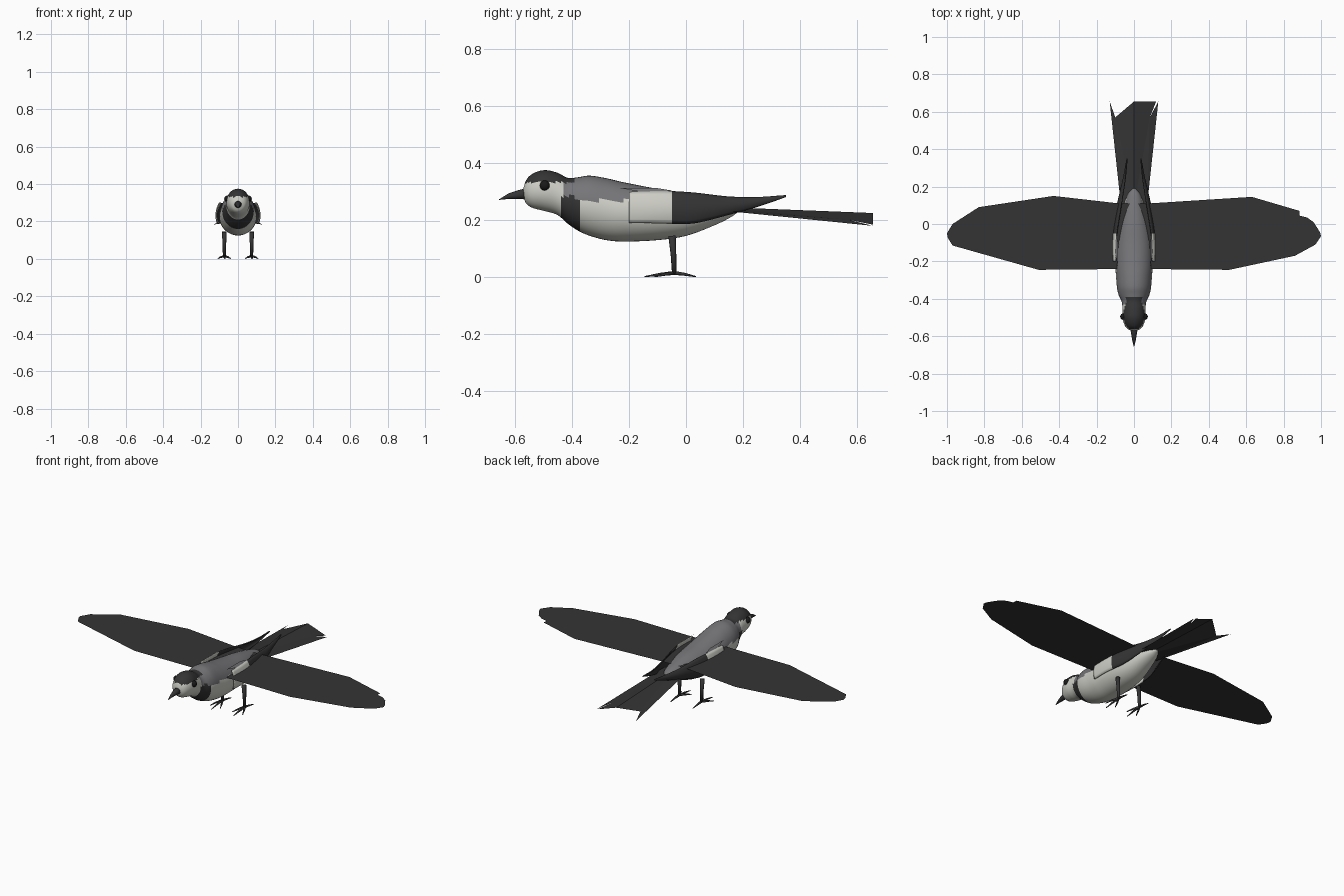
import bpy, bmesh, math
from mathutils import Vector

if "Cube" in bpy.data.objects:
    bpy.data.objects.remove(bpy.data.objects["Cube"])


def mat(name, rgb):
    m = bpy.data.materials.new(name)
    m.diffuse_color = (*rgb, 1)
    m.use_nodes = True
    m.node_tree.nodes["Principled BSDF"].inputs["Base Color"].default_value = m.diffuse_color
    return m


DARK = mat("charcoal", (0.034, 0.034, 0.034))
GREY = mat("slate grey", (0.18, 0.178, 0.19))
WHITE = mat("off white", (0.62, 0.62, 0.57))
BLACK = mat("eye black", (0.01, 0.01, 0.01))


def make(name, verts, faces, mats, rule=None, smooth=True):
    me = bpy.data.meshes.new(name)
    me.from_pydata([tuple(v) for v in verts], [], faces)
    for m in mats:
        me.materials.append(m)
    bm = bmesh.new()
    bm.from_mesh(me)
    bmesh.ops.recalc_face_normals(bm, faces=bm.faces)
    for f in bm.faces:
        f.smooth = smooth
        if rule:
            f.material_index = rule(f.calc_center_median())
    bm.to_mesh(me)
    bm.free()
    ob = bpy.data.objects.new(name, me)
    bpy.context.collection.objects.link(ob)
    return ob


def spline(table, y):
    """Smooth interpolation of (y, a, b, ...) rows."""
    n = len(table)
    i = max(k for k in range(n - 1) if table[k][0] <= y + 1e-9)
    p, q = table[i], table[i + 1]
    o, r = table[max(i - 1, 0)], table[min(i + 2, n - 1)]
    h = q[0] - p[0]
    t = (y - p[0]) / h
    out = []
    for c in range(1, len(p)):
        m0 = (q[c] - o[c]) / (q[0] - o[0]) * h
        m1 = (r[c] - p[c]) / (r[0] - p[0]) * h
        out.append((2*t**3 - 3*t*t + 1) * p[c] + (t**3 - 2*t*t + t) * m0
                   + (3*t*t - 2*t**3) * q[c] + (t**3 - t*t) * m1)
    return out


def tube(name, points, radii, m, sides=10):
    """Tapered tube along a path."""
    verts, faces = [], []
    pts = [Vector(p) for p in points]
    for i, p in enumerate(pts):
        d = (pts[min(i + 1, len(pts) - 1)] - pts[max(i - 1, 0)]).normalized()
        u = d.orthogonal().normalized()
        v = d.cross(u)
        for k in range(sides):
            a = 2 * math.pi * k / sides
            verts.append(p + (u * math.cos(a) + v * math.sin(a)) * radii[i])
    for i in range(len(pts) - 1):
        for k in range(sides):
            l = (k + 1) % sides
            faces.append((i*sides + k, i*sides + l, (i+1)*sides + l, (i+1)*sides + k))
    faces.append(tuple(range(sides)))
    faces.append(tuple(range(len(verts) - sides, len(verts))))
    return make(name, verts, faces, [m])


# Body and head: rows of y, top z, bottom z, half width
PROFILE = [
    (-0.572, 0.305, 0.290, 0.008), (-0.565, 0.332, 0.265, 0.030),
    (-0.545, 0.358, 0.246, 0.048), (-0.50, 0.375, 0.233, 0.062),
    (-0.45, 0.366, 0.218, 0.062), (-0.415, 0.348, 0.188, 0.066),
    (-0.38, 0.350, 0.164, 0.082), (-0.34, 0.356, 0.146, 0.091),
    (-0.28, 0.347, 0.130, 0.096), (-0.22, 0.333, 0.125, 0.100),
    (-0.10, 0.310, 0.130, 0.097), (0.0, 0.296, 0.145, 0.082),
    (0.10, 0.276, 0.182, 0.055), (0.16, 0.260, 0.212, 0.033),
    (0.19, 0.245, 0.235, 0.008)]
SEG, RINGS = 40, 80
verts, faces = [], []
for i in range(RINGS + 1):
    y = -0.572 + 0.762 * i / RINGS
    top, bot, w = spline(PROFILE, y)
    for k in range(SEG):
        a = 2 * math.pi * k / SEG
        verts.append((w * math.cos(a), y, (top + bot) / 2 + (top - bot) / 2 * math.sin(a)))
for i in range(RINGS):
    for k in range(SEG):
        l = (k + 1) % SEG
        faces.append((i*SEG + k, i*SEG + l, (i+1)*SEG + l, (i+1)*SEG + k))
faces += [tuple(range(SEG)), tuple(range(RINGS * SEG, (RINGS + 1) * SEG))]


def plumage(c):
    if c.y < -0.395 and c.z > 0.332:
        return 0                                   # cap
    if -0.44 < c.y < -0.37 and c.z < 0.285 - 0.6 * max(0, c.y + 0.40):
        return 0                                   # collar
    if c.y > -0.425 and c.z > 0.268 - 0.12 * max(0, c.y + 0.05):
        return 1                                   # back
    return 2                                       # face and belly


make("body", verts, faces, [DARK, GREY, WHITE], plumage)

# Beak, curving down to its tip
tube("beak", [(0, -0.555, 0.292), (0, -0.585, 0.290), (0, -0.62, 0.284), (0, -0.655, 0.272)],
     [0.021, 0.016, 0.010, 0.001], DARK, 12)

# Spread wings: one flat sheet
WING = [(0, 0.11), (0.08, 0.11), (0.63, 0.145), (0.885, 0.07), (0.885, 0.045), (0.925, 0.035),
        (0.96, 0.01), (0.995, -0.045), (1.0, -0.065), (0.97, -0.11), (0.86, -0.17),
        (0.51, -0.245), (0, -0.24), (-0.51, -0.245), (-0.97, -0.115), (-0.995, -0.075),
        (-1.0, -0.05), (-0.97, 0.0), (-0.83, 0.09), (-0.43, 0.15), (-0.08, 0.11)]
make("spread_wings", [(x, y, 0.27) for x, y in WING], [tuple(range(len(WING)))], [DARK], smooth=False)


# Tail: roof-shaped fan with a notched end
def tail_point(x, y):
    t = (y - 0.1) / 0.555
    return (x, y, 0.247 - 0.022 * t - abs(x) / 0.13 * (0.020 + 0.025 * t))


TAIL = [(0, 0.1), (0, 0.655), (-0.10, 0.57), (-0.13, 0.655), (-0.07, 0.1),
        (0.085, 0.57), (0.13, 0.655), (0.07, 0.1), (0.118, 0.655)]
make("tail", [tail_point(*p) for p in TAIL],
     [(0, 1, 2), (0, 2, 4), (4, 2, 3), (0, 5, 1), (0, 7, 5), (7, 6, 5), (1, 5, 8)],
     [DARK], smooth=False)

# Folded wings: rows of y, top x, top z, middle x, middle z, bottom x, bottom z
FOLD = [(-0.20, 0.098, 0.298, 0.114, 0.245, 0.108, 0.190),
        (-0.12, 0.098, 0.300, 0.117, 0.245, 0.110, 0.190),
        (-0.05, 0.092, 0.300, 0.114, 0.245, 0.106, 0.188),
        (0.03, 0.080, 0.295, 0.103, 0.243, 0.095, 0.190),
        (0.15, 0.060, 0.281, 0.078, 0.252, 0.070, 0.220),
        (0.25, 0.045, 0.279, 0.055, 0.264, 0.050, 0.248),
        (0.35, 0.036, 0.286, 0.037, 0.284, 0.037, 0.282)]
ARC, ROWS = 8, 44
for side, label in ((1, "right"), (-1, "left")):
    verts, faces = [], []
    for i in range(ROWS + 1):
        y = -0.20 + 0.55 * i / ROWS
        tx, tz, mx, mz, bx, bz = spline(FOLD, y)
        for k in range(ARC + 1):
            t = k / ARC
            wt, wm, wb = (1 - t) * (1 - 2*t), 4 * t * (1 - t), t * (2*t - 1)
            verts.append((side * (wt*tx + wm*mx + wb*bx), y, wt*tz + wm*mz + wb*bz))
    for i in range(ROWS):
        for k in range(ARC):
            a = i * (ARC + 1) + k
            faces.append((a, a + 1, a + ARC + 2, a + ARC + 1))
    ob = make("folded_wing_" + label, verts, faces, [WHITE, DARK],
              lambda c: int(c.y > -0.05))
    sol = ob.modifiers.new("thickness", 'SOLIDIFY')
    sol.thickness = 0.006
    sol.offset = 0

    # Shoulder feathers over the patch
    make("shoulder_feather_" + label,
         [(side * 0.086, -0.23, 0.312), (side * 0.103, -0.14, 0.296), (side * 0.095, -0.05, 0.304),
          (side * 0.086, -0.10, 0.312)], [(0, 1, 2, 3)], [GREY], smooth=False)

    # Eye
    bpy.ops.mesh.primitive_uv_sphere_add(segments=16, ring_count=10, radius=0.018,
                                         location=(side * 0.056, -0.495, 0.321))
    eye = bpy.context.object
    eye.name = "eye_" + label
    eye.data.materials.append(BLACK)
    bpy.ops.object.shade_smooth()

    # Leg and toes
    x = side * 0.073
    tube("leg_" + label, [(x, -0.049, 0.145), (x, -0.044, 0.08), (x, -0.041, 0.012)],
         [0.013, 0.010, 0.008], DARK)
    for n, (dx, ty) in enumerate([(0, -0.145), (0.034, -0.11), (-0.034, -0.11), (0.004, 0.035)]):
        tube(f"toe_{label}_{n + 1}",
             [(x, -0.041, 0.015), (x + dx * 0.55, -0.041 + (ty + 0.041) * 0.5, 0.010),
              (x + dx, ty, 0.002)], [0.007, 0.005, 0.002], DARK, 8)
